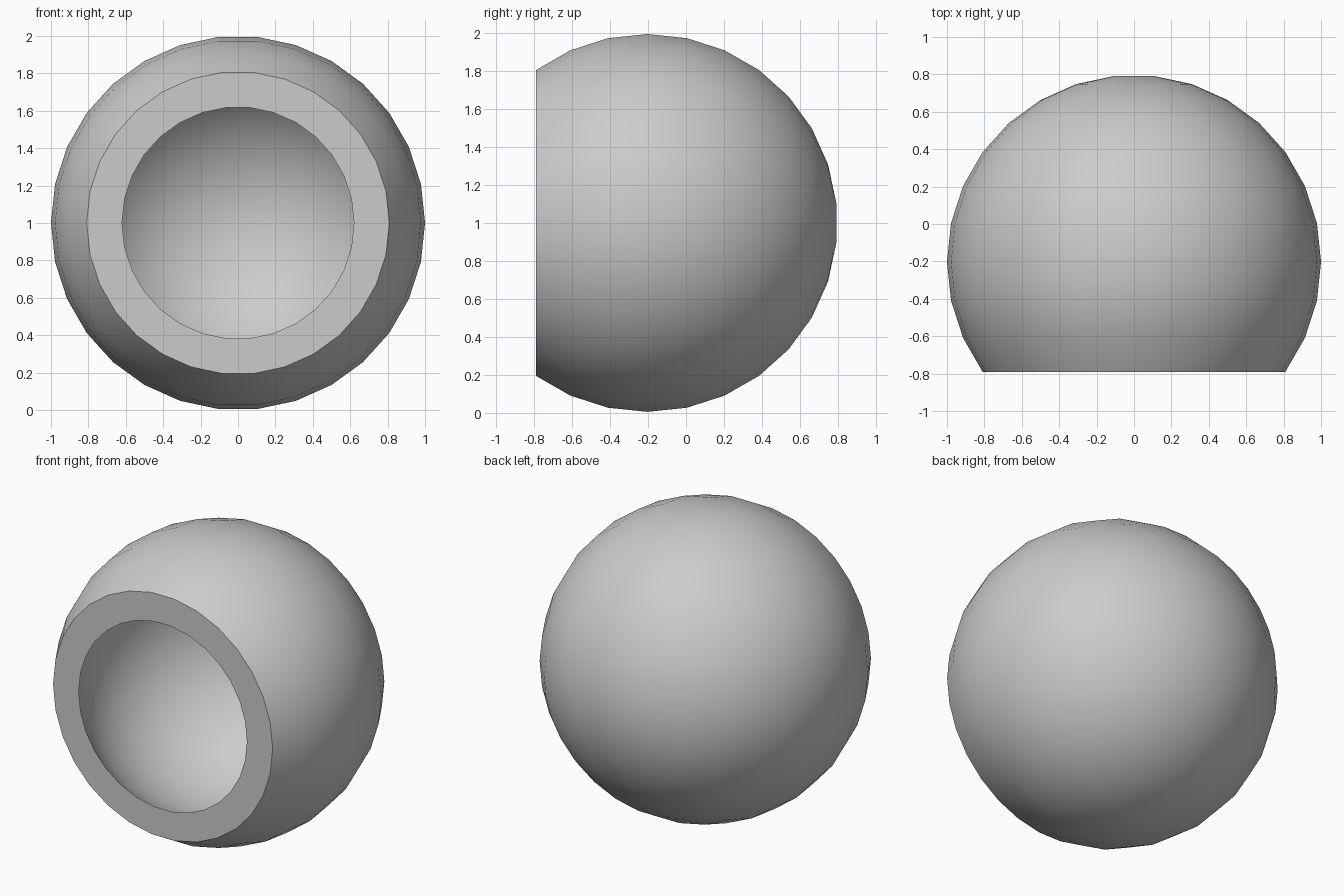
import bpy, bmesh
from math import sin, cos, pi, radians, sqrt

if "Cube" in bpy.data.objects:
    bpy.data.objects.remove(bpy.data.objects["Cube"])

SEG = 30            # sides around the front-back axis
CY, CZ = -0.203, 1.0
FRONT = sin(radians(36))     # distance of the flat front from the sphere centre
INNER_R = 0.62               # radius of the front opening
inner = sqrt(FRONT ** 2 + INNER_R ** 2)

# Profile (radius, offset along y): outer shell from back to rim, then inner shell to the back
outer_angles = [84 - 12 * i for i in range(11)]
profile = [(cos(radians(a)), sin(radians(a))) for a in outer_angles]
inner_angles = [84 - 12 * i for i in range(11)]
profile += [(INNER_R, -FRONT)]
profile += [(inner * cos(radians(a)), inner * sin(radians(a))) for a in reversed(inner_angles)]

bm = bmesh.new()
rings = [[bm.verts.new((r * cos(2 * pi * k / SEG), CY + y, CZ + r * sin(2 * pi * k / SEG)))
          for k in range(SEG)] for r, y in profile]
for a, b in zip(rings, rings[1:]):
    for k in range(SEG):
        n = (k + 1) % SEG
        bm.faces.new((a[k], a[n], b[n], b[k]))

# Flat caps at the back of both shells
bm.faces.new(rings[0])
bm.faces.new(rings[-1])
bmesh.ops.recalc_face_normals(bm, faces=bm.faces)

mesh = bpy.data.meshes.new("hollow_shell")
bm.to_mesh(mesh)
bm.free()
shell = bpy.data.objects.new("hollow_shell", mesh)
bpy.context.collection.objects.link(shell)

# Smooth skin with a crisp flat rim
bpy.context.view_layer.objects.active = shell
shell.select_set(True)
bpy.ops.object.shade_smooth_by_angle(angle=radians(30))
